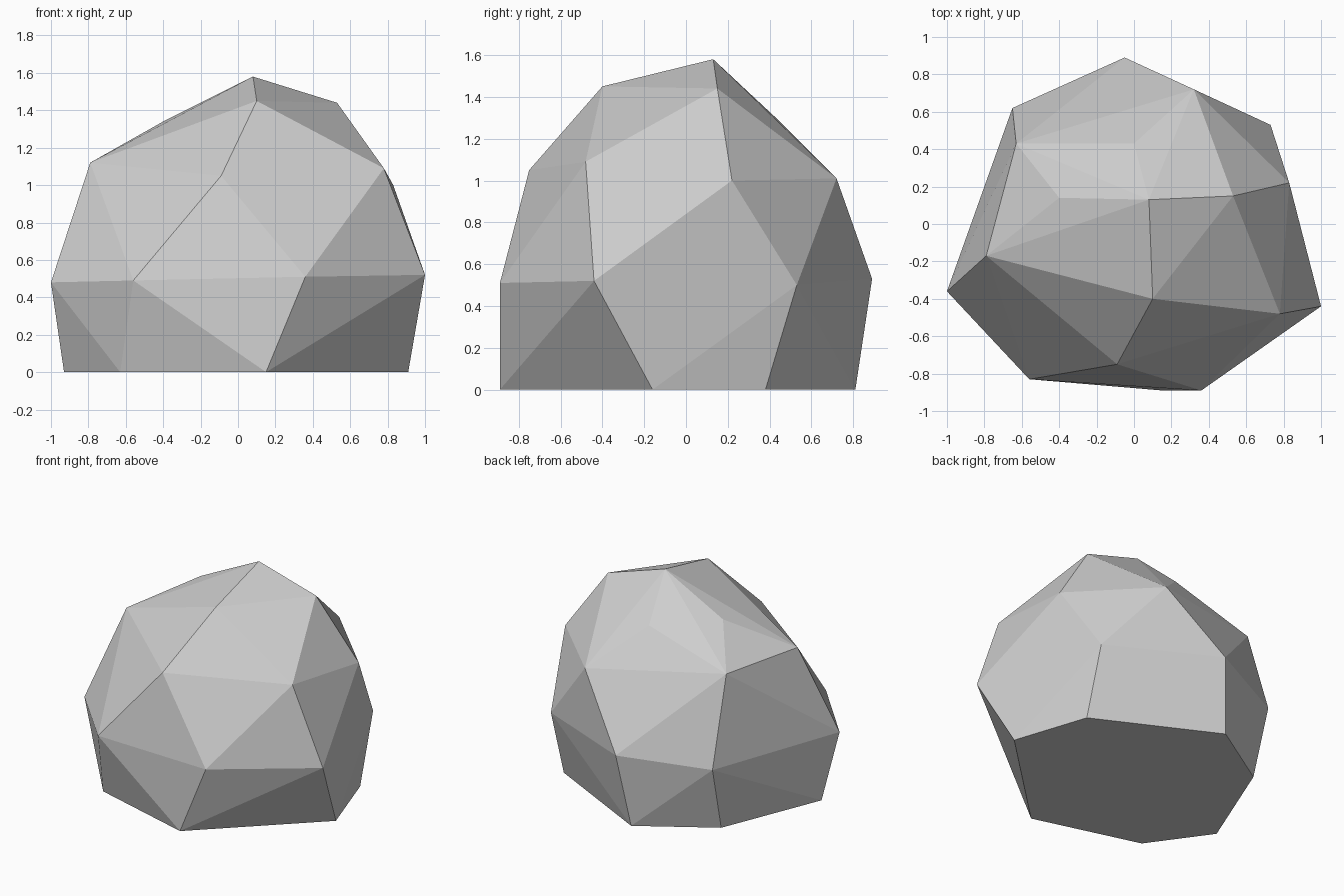
import bpy
import bmesh

if "Cube" in bpy.data.objects:
    bpy.data.objects.remove(bpy.data.objects["Cube"])

# Corner rings of the boulder, from the ground up
ground = [(0.91, -0.16), (0.73, 0.38), (-0.12, 0.81), (-0.63, 0.49),
          (-0.93, -0.25), (-0.63, -0.67), (0.15, -0.89)]
belt = [(1.0, -0.44, 0.52), (0.73, 0.53, 0.50), (-0.05, 0.89, 0.53), (-0.65, 0.62, 0.48),
        (-1.0, -0.36, 0.48), (-0.56, -0.83, 0.49), (0.36, -0.89, 0.51)]
shoulder = [(0.78, -0.48, 1.09), (0.83, 0.22, 1.0), (0.32, 0.72, 1.01),
            (-0.63, 0.43, 1.11), (-0.79, -0.17, 1.12), (-0.09, -0.75, 1.05)]
crown = [(0.10, -0.40, 1.45), (0.53, 0.15, 1.44), (0.0, 0.43, 1.30),
         (-0.40, 0.14, 1.34), (0.08, 0.13, 1.58)]

# Chiselled boulder: flat facets wrapped around the corners
bm = bmesh.new()
for co in [(x, y, 0.0) for x, y in ground] + belt + shoulder + crown:
    bm.verts.new(co)
hull = bmesh.ops.convex_hull(bm, input=bm.verts[:])
loose = [g for g in hull["geom_interior"] if isinstance(g, bmesh.types.BMVert)]
bmesh.ops.delete(bm, geom=loose, context='VERTS')
bmesh.ops.dissolve_limit(bm, angle_limit=0.01, verts=bm.verts[:], edges=bm.edges[:])
bmesh.ops.recalc_face_normals(bm, faces=bm.faces[:])

mesh = bpy.data.meshes.new("boulder")
bm.to_mesh(mesh)
bm.free()

# Plain stone colour
stone = bpy.data.materials.new("light_grey_stone")
stone.diffuse_color = (0.62, 0.62, 0.62, 1.0)
stone.use_nodes = True
stone.node_tree.nodes["Principled BSDF"].inputs["Base Color"].default_value = stone.diffuse_color
mesh.materials.append(stone)

boulder = bpy.data.objects.new("boulder", mesh)
bpy.context.collection.objects.link(boulder)
